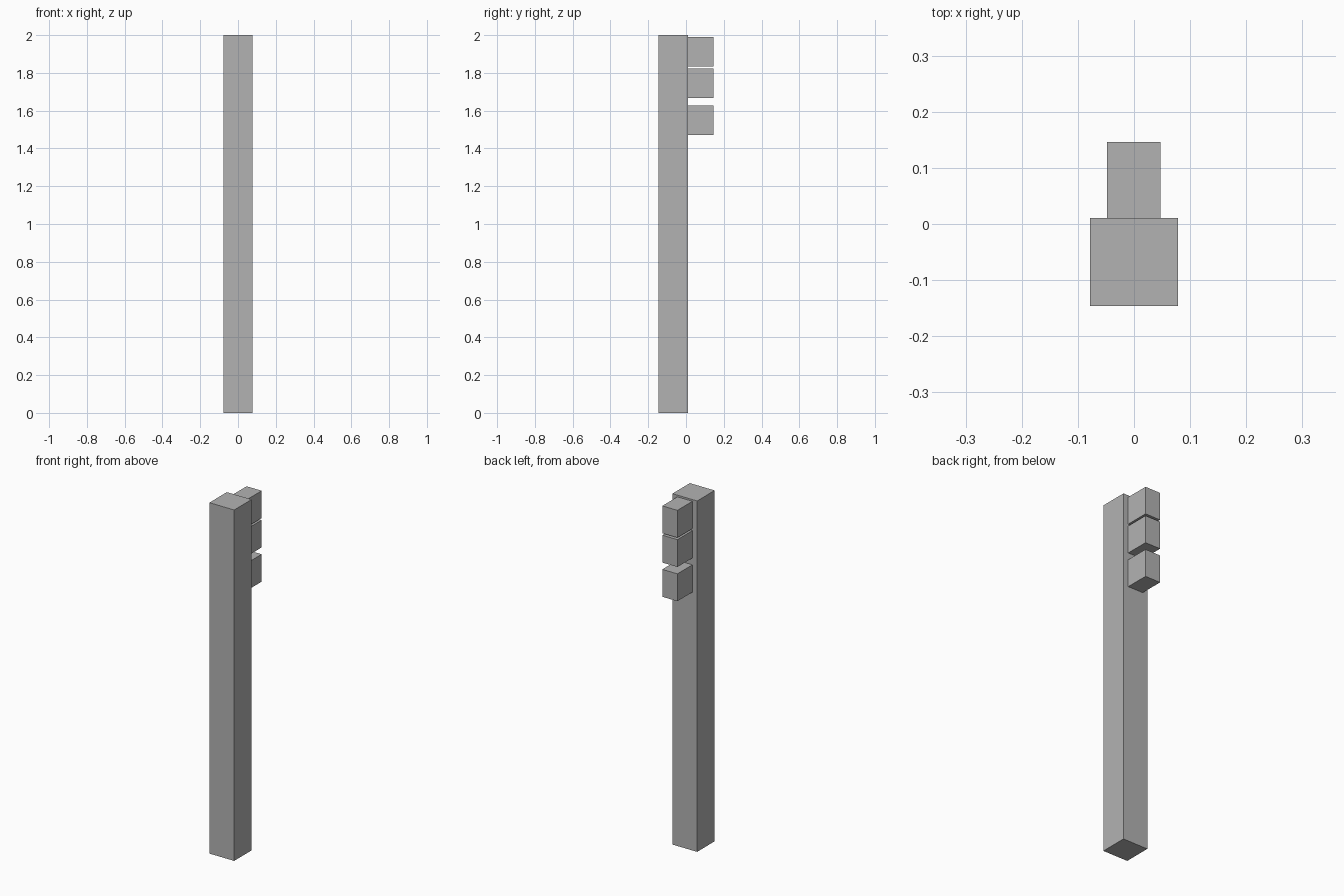
import bpy

cube = bpy.data.objects.get("Cube")
if cube:
    bpy.data.objects.remove(cube, do_unlink=True)

# One plain grey for the whole model
grey = bpy.data.materials.new("plain grey")
grey.use_nodes = True
colour = (0.45, 0.45, 0.45, 1)
grey.diffuse_color = colour
grey.node_tree.nodes["Principled BSDF"].inputs["Base Color"].default_value = colour


def box(name, low, high):
    """Add a box spanning two opposite corners."""
    centre = [(a + b) / 2 for a, b in zip(low, high)]
    bpy.ops.mesh.primitive_cube_add(size=1, location=centre)
    part = bpy.context.object
    part.name = name
    part.scale = [b - a for a, b in zip(low, high)]
    bpy.ops.object.transform_apply(location=False, rotation=False, scale=True)
    part.data.materials.append(grey)


# Tall square post
BACK = 0.011
box("post", (-0.078, -0.146, 0), (0.078, BACK, 2))

# Three blocks fixed to the back near the top
levels = {"upper_block": 1.912, "middle_block": 1.745, "lower_block": 1.55}
for name, z in levels.items():
    box(name, (-0.048, BACK, z - 0.078), (0.047, 0.146, z + 0.078))
